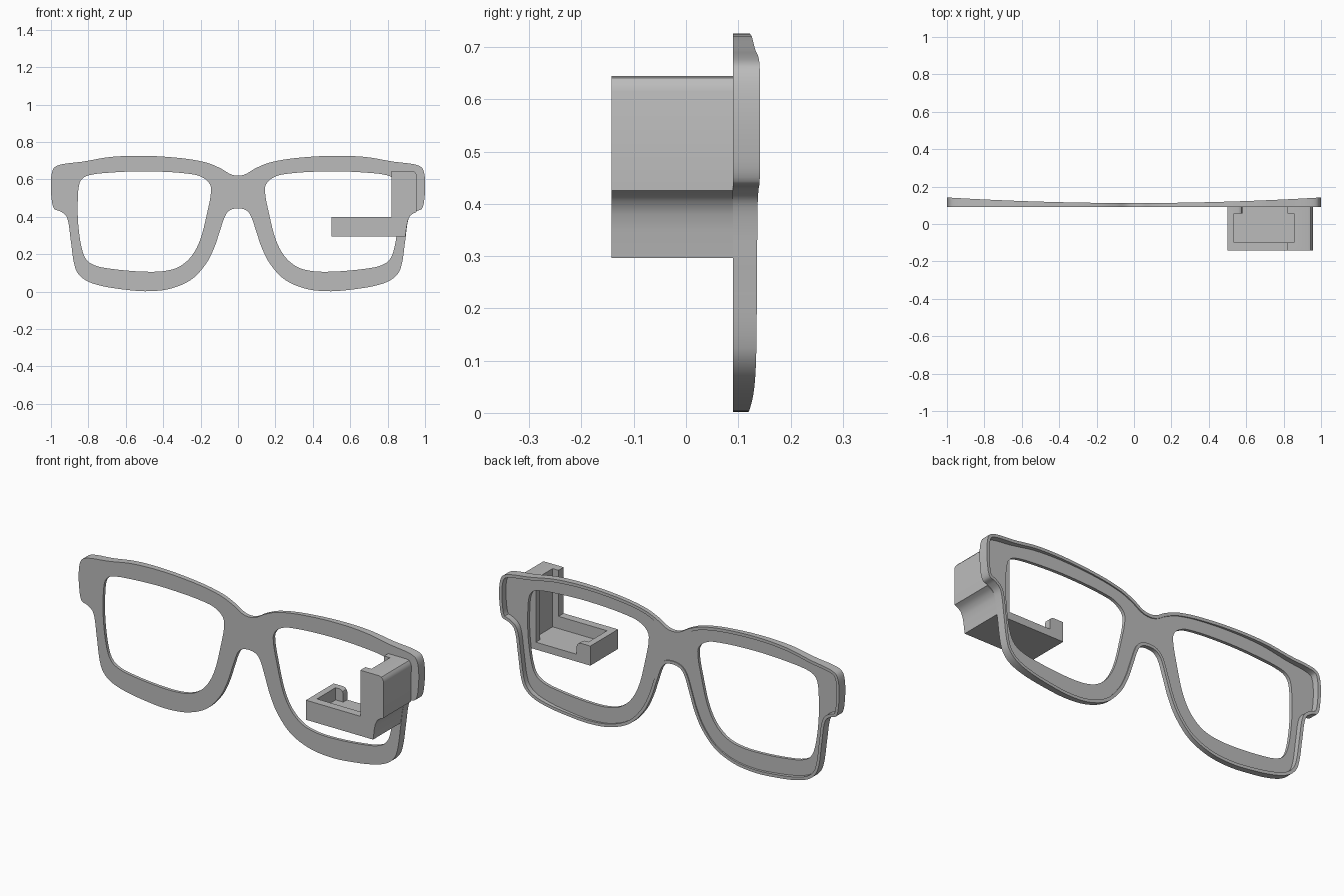
import bpy
import bmesh
from mathutils import Vector

FRONT_Y = .09      # flat front of the frame
PLATE_Y = .107     # back of the thin front plate
DEVICE_Y = -.143   # front of the side module

cube = bpy.data.objects.get("Cube")
if cube:
    bpy.data.objects.remove(cube, do_unlink=True)

grey = bpy.data.materials.new("light grey plastic")
grey.use_nodes = True
grey.diffuse_color = (.5, .5, .5, 1)
for node in grey.node_tree.nodes:
    if node.type == 'BSDF_PRINCIPLED':
        node.inputs["Base Color"].default_value = grey.diffuse_color


def add_object(name, bm):
    """Turn a bmesh into a linked object with consistent normals."""
    bmesh.ops.recalc_face_normals(bm, faces=bm.faces[:])
    mesh = bpy.data.meshes.new(name)
    bm.to_mesh(mesh)
    bm.free()
    mesh.materials.append(grey)
    obj = bpy.data.objects.new(name, mesh)
    bpy.context.collection.objects.link(obj)
    return obj


def smooth(obj):
    bpy.ops.object.select_all(action='DESELECT')
    obj.select_set(True)
    bpy.context.view_layer.objects.active = obj
    bpy.ops.object.shade_smooth_by_angle(angle=.55)


def smooth_loop(points, steps=6):
    """Closed smooth curve through the points, paced by chord length."""
    pts = [Vector(p) for p in points]
    count = len(pts)
    chord = [(pts[(i + 1) % count] - pts[i]).length for i in range(count)]
    tangent = [(pts[(i + 1) % count] - pts[i - 1]) / (chord[i] + chord[i - 1])
               for i in range(count)]
    loop = []
    for i in range(count):
        j = (i + 1) % count
        for s in range(steps):
            t = s / steps
            ease = t * t * (3 - 2 * t)
            loop.append(pts[i].lerp(pts[j], ease)
                        + tangent[i] * chord[i] * t * (1 - t) ** 2
                        - tangent[j] * chord[i] * t * t * (1 - t))
    return loop


def inset(loop, width):
    """Move a clockwise loop inward by a constant width."""
    result = []
    for i, p in enumerate(loop):
        along = (loop[(i + 1) % len(loop)] - loop[i - 1]).normalized()
        result.append(p + Vector((along.y, -along.x)) * width)
    return result


def ring(bm, loop, depth):
    """Closed ring of vertices; depth gives y as a function of x."""
    return [bm.verts.new((p.x, depth(p.x), p.y)) for p in loop]


def bridge(bm, a, b):
    for i in range(len(a)):
        bm.faces.new((a[i - 1], a[i], b[i], b[i - 1]))


def fill(bm, rings, facing):
    """Fill a flat region bounded by an outer ring and hole rings."""
    edges = []
    for verts in rings:
        for i in range(len(verts)):
            pair = (verts[i - 1], verts[i])
            edges.append(bm.edges.get(pair) or bm.edges.new(pair))
    bmesh.ops.triangle_fill(bm, use_beauty=True, use_dissolve=False,
                            edges=edges, normal=(0, facing, 0))


def prism(name, profile, y_start, y_end):
    """Extrude an (x, z) profile along y."""
    bm = bmesh.new()
    loop = [Vector(p) for p in profile]
    a = ring(bm, loop, lambda x: y_start)
    b = ring(bm, loop, lambda x: y_end)
    bridge(bm, a, b)
    bm.faces.new(a)
    bm.faces.new(b)
    return add_object(name, bm)


# Half outline of the frame, from the top of the bridge around to its underside
half_outline = [
    (0, .62), (.04, .628), (.095, .66), (.17, .69), (.3, .713), (.5, .726),
    (.68, .72), (.83, .695), (.945, .68), (.985, .66), (1, .6), (.997, .5),
    (.983, .443), (.95, .429), (.92, .406), (.906, .364), (.895, .28),
    (.869, .123), (.825, .067), (.74, .033), (.6, .01), (.48, .002),
    (.36, .016), (.25, .064), (.17, .15), (.125, .24), (.095, .33),
    (.066, .41), (.04, .437), (0, .445)]
outline = smooth_loop(
    half_outline + [(-x, z) for x, z in reversed(half_outline[1:-1])])

# Lens opening on the left side; the other one is its mirror image
lens = smooth_loop([
    (.144, .55), (.167, .595), (.235, .626), (.473, .643), (.687, .636),
    (.81, .618), (.846, .583), (.857, .47), (.852, .337), (.828, .205),
    (.794, .155), (.714, .127), (.473, .106), (.34, .122), (.26, .176),
    (.206, .267), (.166, .417)])
openings = [lens, [Vector((-p.x, p.y)) for p in lens]]


# Depth helpers: flat front, flat plate and a lip that deepens to the sides
def at_front(x):
    return FRONT_Y


def at_plate(x):
    return PLATE_Y


def at_lip(x):
    return .112 + .03 * x * x


# Frame: thin plate with two openings and a raised lip around the back
bm = bmesh.new()
inner = inset(outline, .016)
outer_front = ring(bm, outline, at_front)
outer_lip = ring(bm, outline, at_lip)
inner_lip = ring(bm, inner, at_lip)
inner_plate = ring(bm, inner, at_plate)
bridge(bm, outer_front, outer_lip)
bridge(bm, outer_lip, inner_lip)
bridge(bm, inner_lip, inner_plate)
front_holes = [ring(bm, hole, at_front) for hole in openings]
back_holes = [ring(bm, hole, at_plate) for hole in openings]
for a, b in zip(front_holes, back_holes):
    bridge(bm, a, b)
fill(bm, [outer_front] + front_holes, -1)
fill(bm, [inner_plate] + back_holes, 1)
smooth(add_object("glasses_frame", bm))

# Side module: L-shaped bracket whose outer side follows the frame
bracket = prism("side_module_bracket", [
    (.5, .296), (.895, .296), (.902, .35), (.908, .38), (.92, .405),
    (.937, .418), (.955, .426), (.957, .615), (.953, .63), (.944, .641),
    (.93, .645), (.82, .645), (.82, .4), (.5, .4)], DEVICE_Y, FRONT_Y)

# Cutters: the open tray and the gap in its rear wall
tray = prism("tray_cutter", [
    (.535, .335), (.855, .335), (.855, .9), (.535, .9)], -.1, .056)
gap = prism("rear_gap_cutter", [
    (.58, .335), (.821, .335), (.821, .9), (.555, .9), (.555, .401),
    (.567, .397), (.576, .39), (.58, .378)], 0, .2)
for cutter in (tray, gap):
    cutter.hide_render = True
    cut = bracket.modifiers.new(cutter.name, 'BOOLEAN')
    cut.operation = 'DIFFERENCE'
    cut.solver = 'EXACT'
    cut.object = cutter

# Bake the cuts, then drop the cutters
graph = bpy.context.evaluated_depsgraph_get()
baked = bpy.data.meshes.new_from_object(bracket.evaluated_get(graph))
bracket.modifiers.clear()
bracket.data = baked
for cutter in (tray, gap):
    bpy.data.objects.remove(cutter, do_unlink=True)
smooth(bracket)
